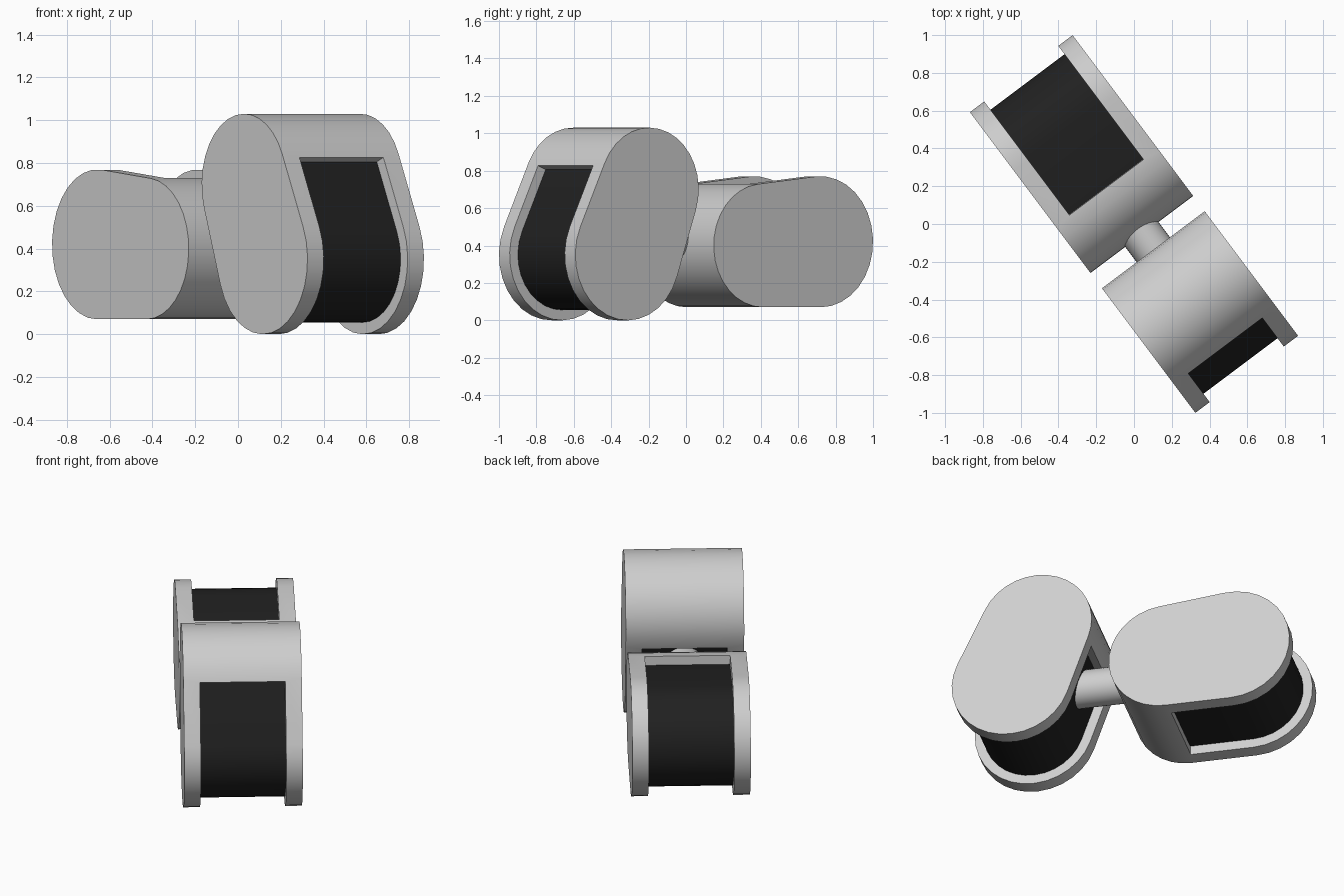
import bpy, bmesh
from math import acos, atan2, cos, sin, pi, hypot
from mathutils import Vector

if "Cube" in bpy.data.objects:
    bpy.data.objects.remove(bpy.data.objects["Cube"], do_unlink=True)

ALONG = Vector((0.6, -0.8, 0))    # main axis, towards the front
ACROSS = Vector((0.8, 0.6, 0))    # width axis
UP = Vector((0, 0, 1))
R_CLOSED, R_OPEN, HALF, WINDOW, RECESS = 0.33, 0.35, 0.34, 0.245, 0.055


def material(name, value):
    m = bpy.data.materials.new(name)
    m.use_nodes = True
    m.diffuse_color = (value, value, value, 1)
    m.node_tree.nodes["Principled BSDF"].inputs["Base Color"].default_value = m.diffuse_color
    return m


light_grey = material("light grey", 0.62)
black = material("soft black", 0.015)


def capsule(closed, opened, inset=0.0, steps=16):
    """Outline of two circles joined by their outer tangents."""
    dx, dz = opened[0] - closed[0], opened[1] - closed[1]
    phi = atan2(dz, dx)
    beta = acos((R_CLOSED - R_OPEN) / hypot(dx, dz))
    pts = []
    for (cx, cz), r, start, sweep in (
            (opened, R_OPEN - inset, phi - beta, 2 * beta),
            (closed, R_CLOSED - inset, phi + beta, 2 * (pi - beta))):
        for i in range(steps + 1):
            a = start + sweep * i / steps
            pts.append((cx + r * cos(a), cz + r * sin(a)))
    return pts


def extrude(name, outline, half, mat):
    """Extrude an outline of (along, height) symmetrically across the width."""
    bm = bmesh.new()
    verts = [bm.verts.new(ALONG * s + UP * z - ACROSS * half) for s, z in outline]
    face = bm.faces.new(verts)
    new = bmesh.ops.extrude_face_region(bm, geom=[face])["geom"]
    bmesh.ops.translate(bm, vec=ACROSS * 2 * half,
                        verts=[v for v in new if isinstance(v, bmesh.types.BMVert)])
    bmesh.ops.recalc_face_normals(bm, faces=bm.faces)
    me = bpy.data.meshes.new(name)
    bm.to_mesh(me)
    bm.free()
    me.materials.append(mat)
    ob = bpy.data.objects.new(name, me)
    bpy.context.collection.objects.link(ob)
    return ob


def smooth(ob):
    bpy.ops.object.select_all(action="DESELECT")
    ob.select_set(True)
    bpy.context.view_layer.objects.active = ob
    bpy.ops.object.shade_smooth_by_angle(angle=0.5)


def unit(prefix, closed, opened):
    """Housing with a wrap-around window, and a dark drum inside it."""
    housing = extrude(prefix + "_housing", capsule(closed, opened), HALF, light_grey)

    # cutter covers everything from the closed centre towards the open end
    d = (Vector(opened) - Vector(closed)).normalized()
    n = Vector((-d.y, d.x))
    c = Vector(closed)
    cutter = extrude(prefix + "_cutter", [c - n, c + n, c + n + d * 2, c - n + d * 2],
                     WINDOW, light_grey)
    cutter.hide_render = True
    mod = housing.modifiers.new("window", "BOOLEAN")
    mod.operation, mod.solver, mod.object = "DIFFERENCE", "EXACT", cutter
    bpy.context.view_layer.objects.active = housing
    bpy.ops.object.modifier_apply(modifier=mod.name)
    bpy.data.objects.remove(cutter, do_unlink=True)
    smooth(housing)

    smooth(extrude(prefix + "_drum", capsule(closed, opened, RECESS), WINDOW + 0.005, black))


unit("front", (0.50, 0.70), (0.645, 0.35))
unit("rear", (-0.26, 0.40), (-0.645, 0.42))

# round rod linking the two units
bpy.ops.mesh.primitive_cylinder_add(vertices=32, radius=0.11, depth=0.5,
                                    location=ALONG * 0.2 + UP * 0.44)
rod = bpy.context.object
rod.name = "connecting_rod"
rod.rotation_euler = ALONG.to_track_quat("Z", "Y").to_euler()
rod.data.materials.append(light_grey)
smooth(rod)
